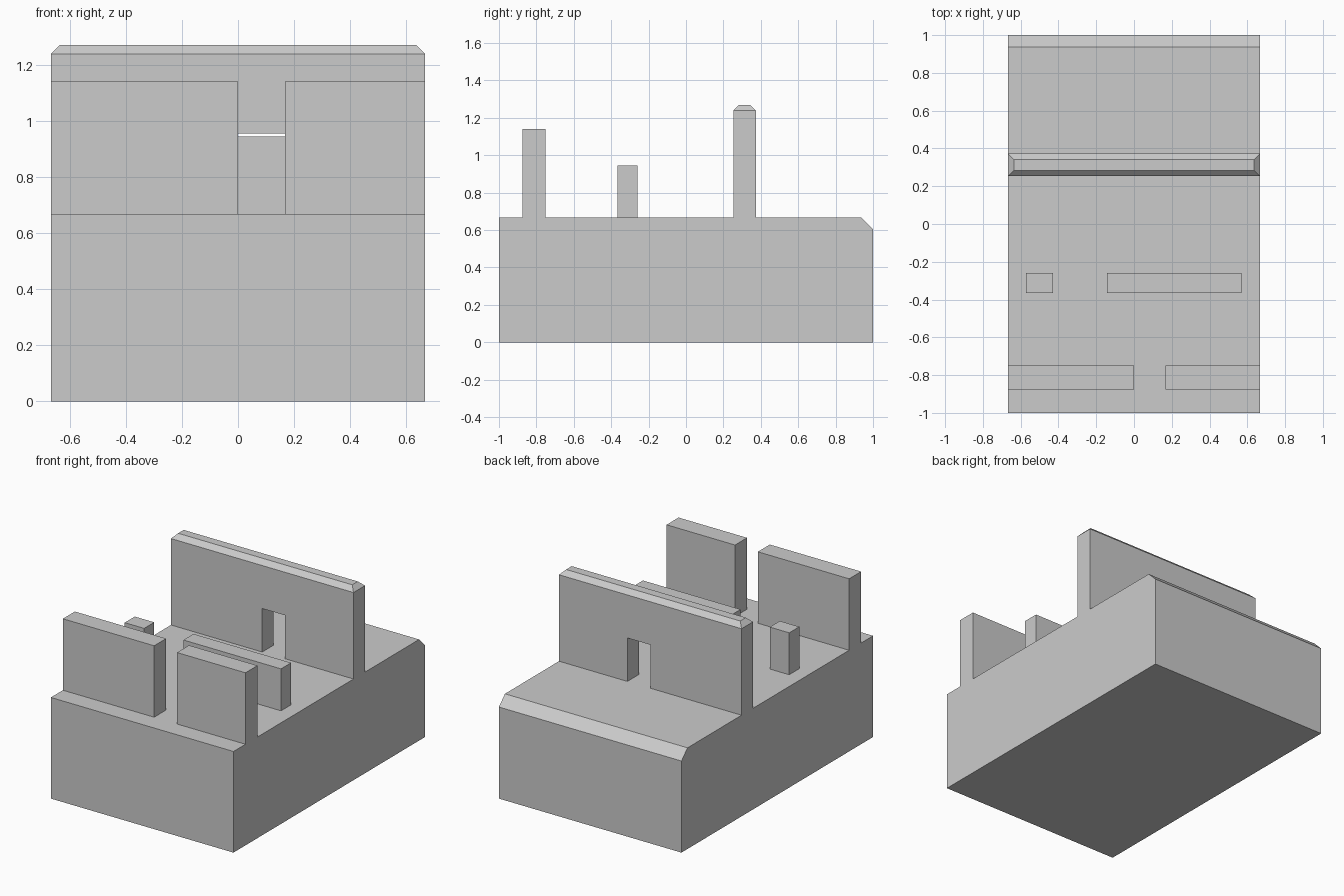
import bpy
import bmesh

cube = bpy.data.objects.get("Cube")
if cube:
    bpy.data.objects.remove(cube, do_unlink=True)

grey = bpy.data.materials.new("plain_grey")
grey.use_nodes = True
colour = (0.6, 0.6, 0.6, 1)
grey.diffuse_color = colour
grey.node_tree.nodes["Principled BSDF"].inputs["Base Color"].default_value = colour

HALF = 0.667   # half width of the block
DECK = 0.668   # height of the deck


def slab(name, outline, y0, y1, chamfer=0, picks=None):
    """Extrude an x-z outline from y0 to y1 and chamfer the picked edges."""
    bm = bmesh.new()
    face = bm.faces.new([bm.verts.new((x, y0, z)) for x, z in outline])
    ext = bmesh.ops.extrude_face_region(bm, geom=[face])["geom"]
    moved = [v for v in ext if isinstance(v, bmesh.types.BMVert)]
    bmesh.ops.translate(bm, verts=moved, vec=(0, y1 - y0, 0))
    bmesh.ops.recalc_face_normals(bm, faces=bm.faces)
    if chamfer:
        edges = [e for e in bm.edges if all(picks(v.co) for v in e.verts)]
        bmesh.ops.bevel(bm, geom=edges, offset=chamfer, offset_type='OFFSET',
                        segments=1, affect='EDGES')
    mesh = bpy.data.meshes.new(name)
    bm.to_mesh(mesh)
    bm.free()
    mesh.materials.append(grey)
    obj = bpy.data.objects.new(name, mesh)
    bpy.context.collection.objects.link(obj)


def rect(x0, x1, z0, z1):
    return [(x0, z0), (x1, z0), (x1, z1), (x0, z1)]


# Base block, chamfered along its rear top edge
slab("base_block", rect(-HALF, HALF, 0, DECK), -1, 1, 0.063,
     lambda co: co.y > 0.99 and co.z > DECK - 0.01)

# Front walls either side of the entrance gap
for name, x0, x1 in (("front_wall_right", -HALF, 0),
                     ("front_wall_left", 0.167, HALF)):
    slab(name, rect(x0, x1, DECK, 1.14), -0.875, -0.75)

# Low middle walls
for name, x0, x1 in (("middle_post_right", -0.572, -0.43),
                     ("middle_wall_left", -0.143, 0.57)):
    slab(name, rect(x0, x1, DECK, 0.945), -0.365, -0.26)

# Tall rear wall with a doorway and a chamfered top
TOP = 1.27
door = [(0, DECK), (0, 0.955), (0.167, 0.955), (0.167, DECK)]
outline = [(-HALF, DECK)] + door + [(HALF, DECK), (HALF, TOP), (-HALF, TOP)]
slab("rear_wall", outline, 0.253, 0.373, 0.031, lambda co: co.z > TOP - 0.01)
